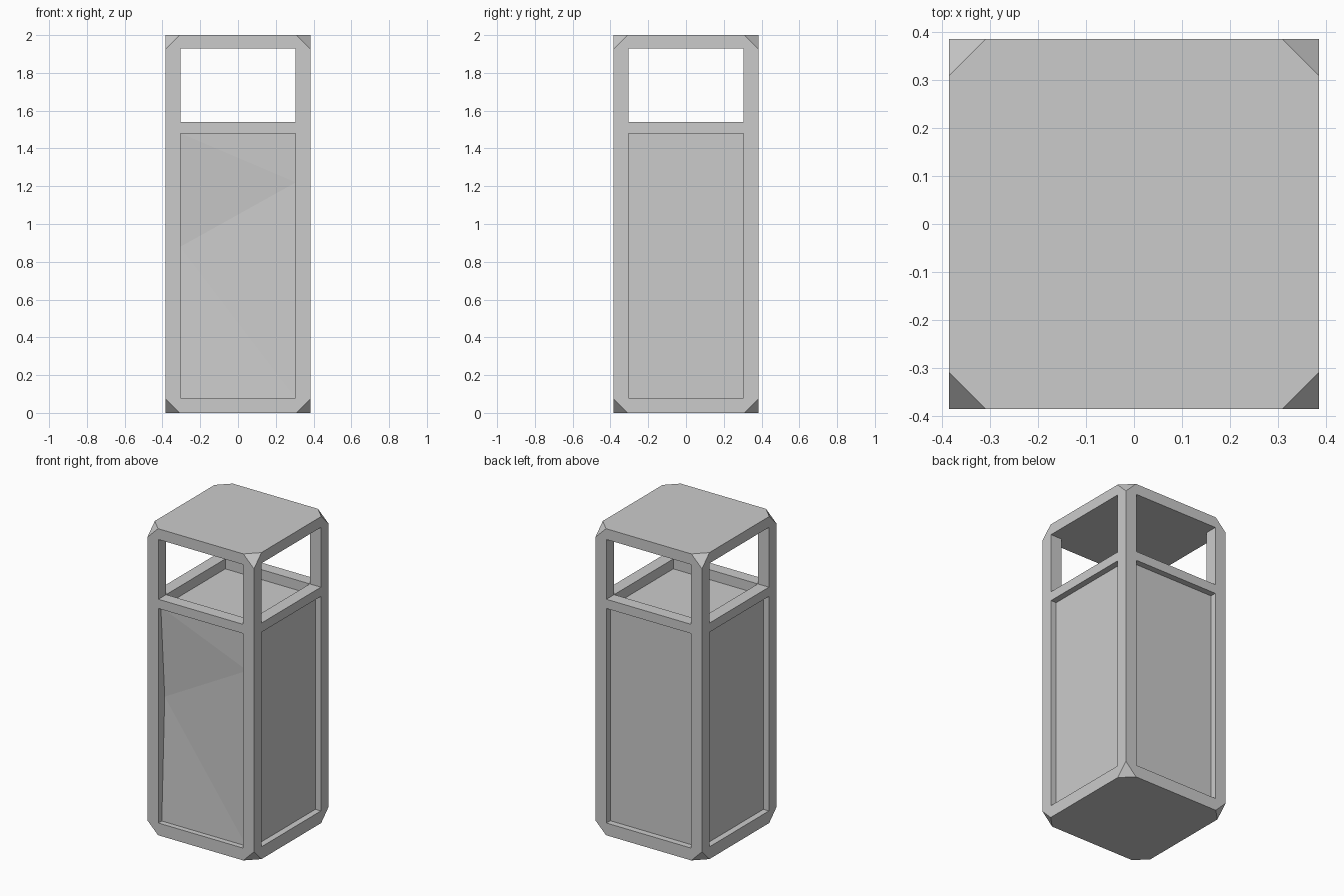
import bpy, bmesh
from math import radians
from mathutils import Matrix

if "Cube" in bpy.data.objects:
    bpy.data.objects.remove(bpy.data.objects["Cube"])

W = 0.385      # half width of the bin
P = 0.305      # half width of panels and openings
H = 2.0


def make_object(name, bm):
    bmesh.ops.recalc_face_normals(bm, faces=bm.faces)
    mesh = bpy.data.meshes.new(name)
    bm.to_mesh(mesh)
    bm.free()
    ob = bpy.data.objects.new(name, mesh)
    bpy.context.collection.objects.link(ob)
    return ob


def box_bm(hx, hy, z0, z1):
    bm = bmesh.new()
    bmesh.ops.create_cube(bm, size=1)
    bmesh.ops.scale(bm, vec=(2 * hx, 2 * hy, z1 - z0), verts=bm.verts)
    bmesh.ops.translate(bm, vec=(0, 0, (z0 + z1) / 2), verts=bm.verts)
    return bm


def pocket_bm(rows, angle):
    """Panel recess; each row is z and depth on the left, z and depth on the right."""
    bm = bmesh.new()
    rings = []
    for zl, dl, zr, dr in rows:
        rings.append([bm.verts.new(c) for c in (
            (-P, -W - 0.1, zl), (P, -W - 0.1, zr),
            (P, -W + dr, zr), (-P, -W + dl, zl))])
    for a, b in zip(rings, rings[1:]):
        for i in range(4):
            j = (i + 1) % 4
            bm.faces.new((a[i], a[j], b[j], b[i]))
    bm.faces.new(rings[0])
    bm.faces.new(rings[-1])
    bmesh.ops.triangulate(bm, faces=bm.faces)
    bm.transform(Matrix.Rotation(radians(angle), 4, 'Z'))
    return bm


def cut(ob, bm):
    cutter = make_object("cutter", bm)
    cutter.hide_render = True
    mod = ob.modifiers.new("cut", 'BOOLEAN')
    mod.operation = 'DIFFERENCE'
    mod.solver = 'EXACT'
    mod.object = cutter
    bpy.context.view_layer.objects.active = ob
    bpy.ops.object.modifier_apply(modifier=mod.name)
    bpy.data.objects.remove(cutter)


# Solid block with the eight corners clipped
bm = box_bm(W, W, 0, H)
bmesh.ops.bevel(bm, geom=bm.verts[:], offset=0.077, segments=1,
                affect='VERTICES', profile=0.5)
body = make_object("bin_body", bm)

# Inner tray, then the openings through both directions
cut(body, box_bm(P, P, 1.475, 1.93))
cut(body, box_bm(0.6, P, 1.54, 1.93))
cut(body, box_bm(P, 0.6, 1.54, 1.93))

# Recessed panels; the front one is dented
flat = [(0.08, 0.04, 0.08, 0.04), (1.48, 0.04, 1.48, 0.04)]
dented = [(0.08, 0.035, 0.08, 0.035), (0.88, 0.065, 1.22, 0.045),
          (1.48, 0.025, 1.48, 0.04)]
for angle, rows in ((0, dented), (90, flat), (180, flat), (270, flat)):
    cut(body, pocket_bm(rows, angle))
